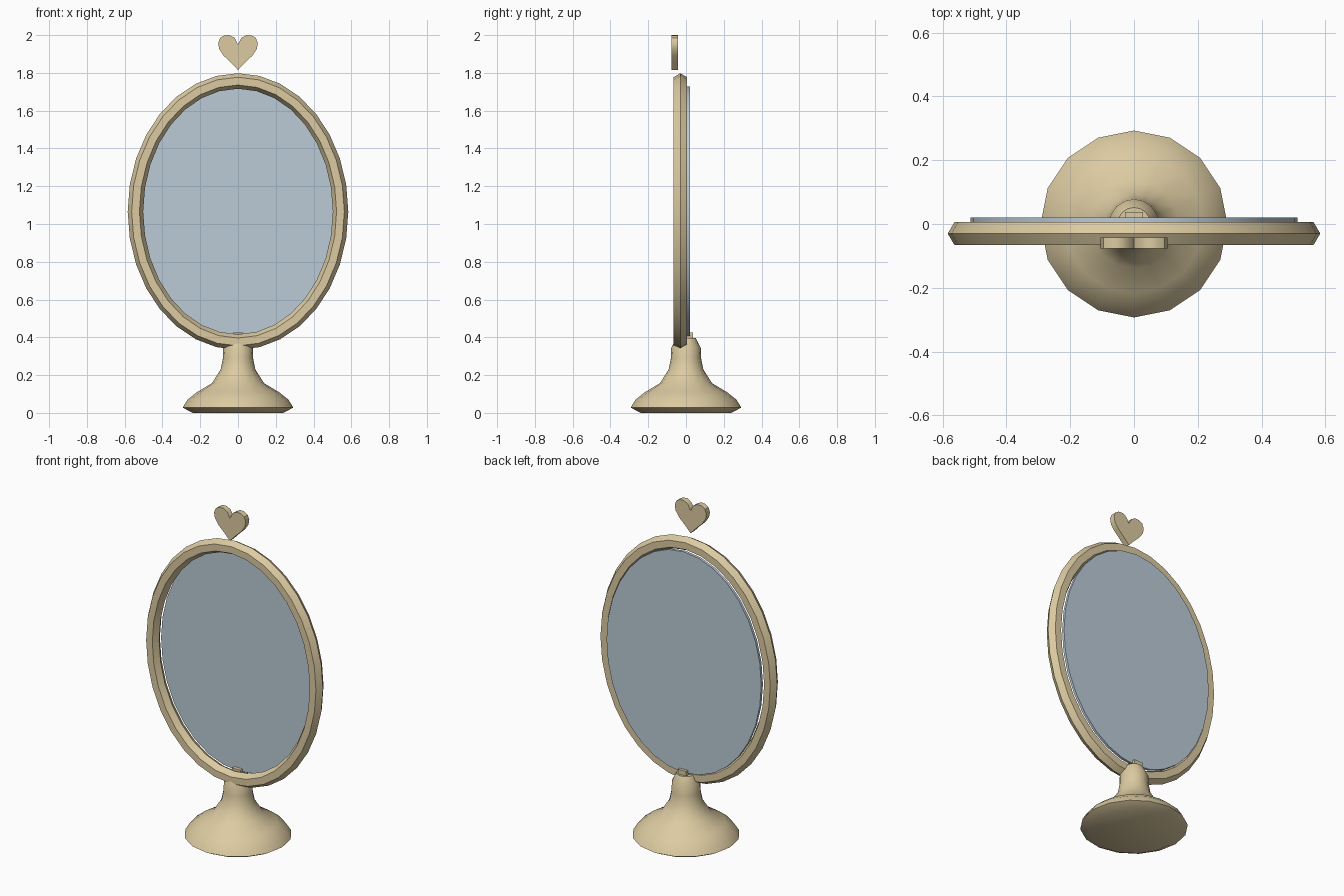
import bpy, bmesh, math

if "Cube" in bpy.data.objects:
    bpy.data.objects.remove(bpy.data.objects["Cube"])

WOOD = bpy.data.materials.new("pale_wood")
WOOD.diffuse_color = (0.72, 0.6, 0.36, 1)
WOOD.use_nodes = True
WOOD.node_tree.nodes["Principled BSDF"].inputs["Base Color"].default_value = WOOD.diffuse_color
GLASS = bpy.data.materials.new("mirror_glass")
GLASS.diffuse_color = (0.5, 0.6, 0.68, 1)
GLASS.use_nodes = True
GLASS.node_tree.nodes["Principled BSDF"].inputs["Base Color"].default_value = GLASS.diffuse_color


def finish(bm, name, mat, angle=35):
    bmesh.ops.recalc_face_normals(bm, faces=bm.faces)
    me = bpy.data.meshes.new(name)
    bm.to_mesh(me)
    bm.free()
    ob = bpy.data.objects.new(name, me)
    bpy.context.collection.objects.link(ob)
    me.materials.append(mat)
    bpy.ops.object.select_all(action='DESELECT')
    ob.select_set(True)
    bpy.context.view_layer.objects.active = ob
    bpy.ops.object.shade_smooth_by_angle(angle=math.radians(angle))
    return ob


def loft(name, rings, segs, place, mat, closed=False):
    """Bridge elliptical rings (ra, rb, h); cap the ends, or join them if closed."""
    bm = bmesh.new()
    loops = []
    for ra, rb, h in rings:
        loops.append([bm.verts.new(place(ra * math.cos(2 * math.pi * i / segs),
                                         rb * math.sin(2 * math.pi * i / segs), h))
                      for i in range(segs)])
    pairs = list(zip(loops, loops[1:]))
    if closed:
        pairs.append((loops[-1], loops[0]))
    else:
        bm.faces.new(loops[0])
        bm.faces.new(loops[-1])
    for a, b in pairs:
        for i in range(segs):
            j = (i + 1) % segs
            bm.faces.new((a[i], a[j], b[j], b[i]))
    return finish(bm, name, mat)


CZ = 1.066  # centre height of the oval


def upright(a, b, h):
    return (a, h, CZ + b)


# Turned pedestal
profile = [(.24, 0), (.293, .028), (.267, .07), (.217, .11), (.138, .157),
           (.092, .23), (.08, .29), (.078, .345), (.052, .397)]
loft("pedestal", [(r, r, z) for r, z in profile], 16, lambda a, b, h: (a, b, h), WOOD)

# Oval frame with a hexagonal cross-section
section = [(.041, -.03), (.02, -.066), (-.021, -.066), (-.041, -.03), (-.021, .006), (.02, .006)]
loft("oval_frame", [(.543 + d, .691 + d, y) for d, y in section], 32, upright, WOOD, closed=True)

# Mirror plate
loft("mirror_plate", [(.513, .662, .004), (.513, .662, .02)], 32, upright, GLASS)

# Small peg on top of the pedestal
bm = bmesh.new()
bmesh.ops.create_cube(bm, size=1)
for v in bm.verts:
    v.co = (v.co.x * .055, .01 + v.co.y * .055, .408 + v.co.z * .034)
finish(bm, "pedestal_peg", WOOD)

# Heart ornament: half outline mirrored, then extruded in depth
half = [(.035, 1.852), (.075, 1.89), (.099, 1.925), (.105, 1.957), (.095, 1.984),
        (.073, 1.998), (.045, 2.0), (.018, 1.985)]
outline = [(0, 1.815)] + half + [(0, 1.95)] + [(-x, z) for x, z in reversed(half)]
bm = bmesh.new()
face = bm.faces.new([bm.verts.new((x, -.077, z)) for x, z in outline])
out = bmesh.ops.extrude_face_region(bm, geom=[face], use_keep_orig=True)
for v in out["geom"]:
    if isinstance(v, bmesh.types.BMVert):
        v.co.y = -.043
finish(bm, "heart_ornament", WOOD)
